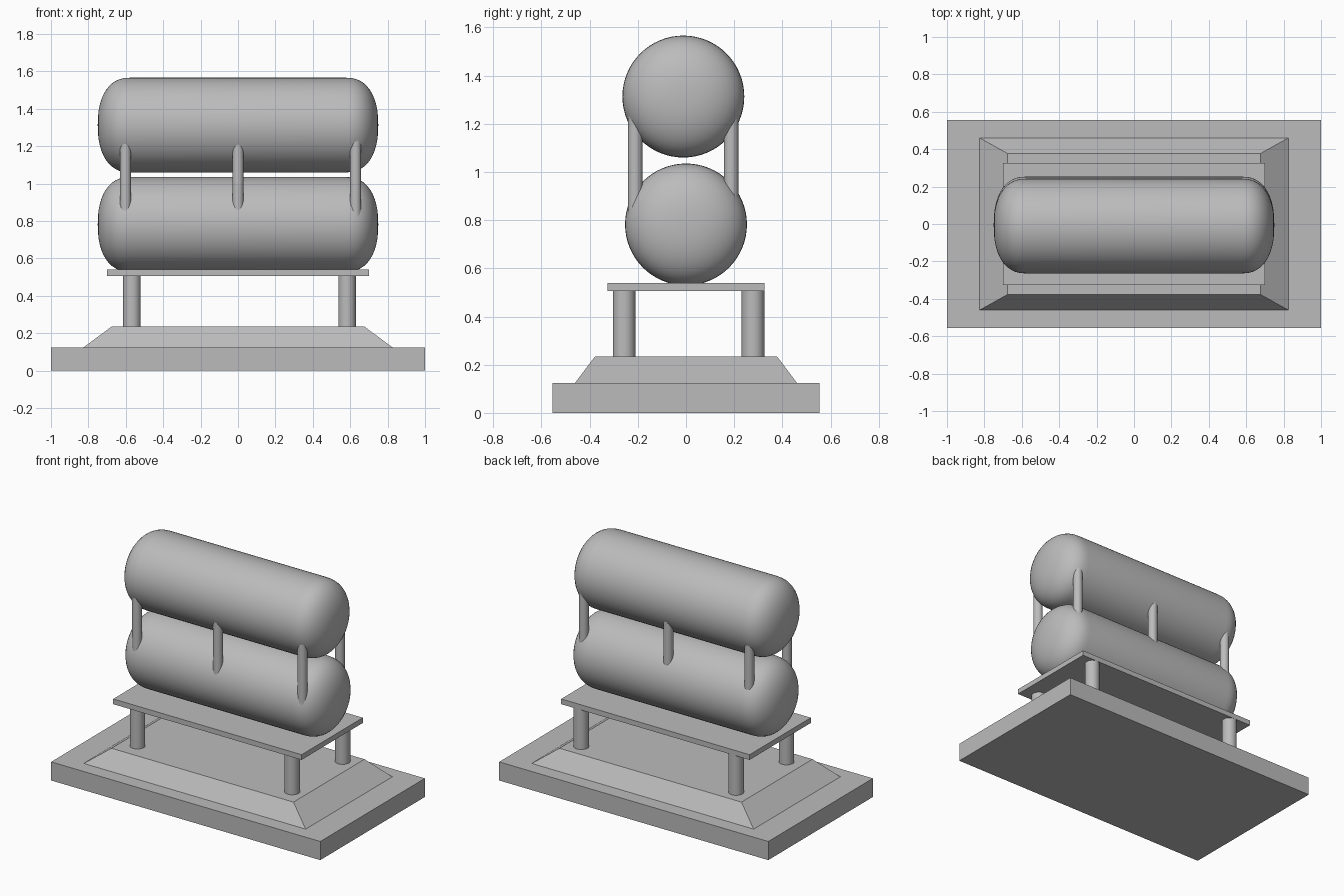
import bpy
import bmesh
import math
from mathutils import Matrix, Vector

cube = bpy.data.objects.get("Cube")
if cube:
    bpy.data.objects.remove(cube, do_unlink=True)

grey = bpy.data.materials.new("plain_grey")
grey.use_nodes = True
COLOUR = (0.5, 0.5, 0.5, 1)
grey.diffuse_color = COLOUR
grey.node_tree.nodes["Principled BSDF"].inputs["Base Color"].default_value = COLOUR


def finish(name, bm, smooth=False):
    bmesh.ops.recalc_face_normals(bm, faces=bm.faces)
    mesh = bpy.data.meshes.new(name)
    bm.to_mesh(mesh)
    bm.free()
    mesh.materials.append(grey)
    obj = bpy.data.objects.new(name, mesh)
    bpy.context.collection.objects.link(obj)
    if smooth:
        bpy.ops.object.select_all(action='DESELECT')
        obj.select_set(True)
        bpy.context.view_layer.objects.active = obj
        bpy.ops.object.shade_smooth_by_angle(angle=math.radians(40))
    return obj


def block(name, size, z0, z1, top=(1, 1)):
    """Box centred on the origin, with its top optionally narrowed."""
    bm = bmesh.new()
    bmesh.ops.create_cube(bm, size=1)
    for v in bm.verts:
        sx, sy = top if v.co.z > 0 else (1, 1)
        v.co = Vector((v.co.x * size[0] * sx, v.co.y * size[1] * sy,
                       z1 if v.co.z > 0 else z0))
    return finish(name, bm)


def post(name, x, y, z0, z1, radius):
    bm = bmesh.new()
    bmesh.ops.create_cone(bm, cap_ends=True, segments=32, radius1=radius,
                          radius2=radius, depth=z1 - z0,
                          matrix=Matrix.Translation((x, y, (z0 + z1) / 2)))
    return finish(name, bm, True)


def tank(name, y, z, radius=0.253, seam=0.58, cap=0.17, steps=12, power=2.3):
    """Horizontal drum with domed ends, spun around the x axis."""
    half = []
    for i in range(steps + 1):
        a = math.pi / 2 * i / steps
        half.append((seam + cap * math.cos(a) ** (2 / power),
                     radius * math.sin(a) ** (2 / power)))
    profile = [(-x, r) for x, r in half] + half[::-1]
    bm = bmesh.new()
    verts = [bm.verts.new((x, 0, r)) for x, r in profile]
    edges = [bm.edges.new(pair) for pair in zip(verts, verts[1:])]
    bmesh.ops.spin(bm, geom=verts + edges, cent=(0, 0, 0), axis=(1, 0, 0),
                   angle=math.tau, steps=64, use_merge=True)
    bmesh.ops.remove_doubles(bm, verts=bm.verts, dist=0.0005)
    bmesh.ops.translate(bm, verts=bm.verts, vec=(0, y, z))
    return finish(name, bm, True)


# Stepped base
block("base_slab", (2, 1.11), 0, 0.125)
block("sloped_plinth", (1.65, 0.92), 0.125, 0.235, top=(0.82, 0.82))

# Stand: four legs carrying a thin plate
for side, x in (("right", -0.567), ("left", 0.583)):
    for end, y in (("front", -0.257), ("back", 0.278)):
        post(f"{end}_{side}_leg", x, y, 0.235, 0.51, 0.047)
block("support_plate", (1.4, 0.65), 0.505, 0.54)

# Two stacked tanks
tank("lower_tank", 0, 0.782)
tank("upper_tank", -0.011, 1.313)

# Struts joining the tanks
for side, x in (("right", -0.602), ("middle", 0), ("left", 0.628)):
    for end, y in (("front", -0.211), ("back", 0.187)):
        post(f"{end}_{side}_strut", x, y, 0.8, 1.29, 0.03)
